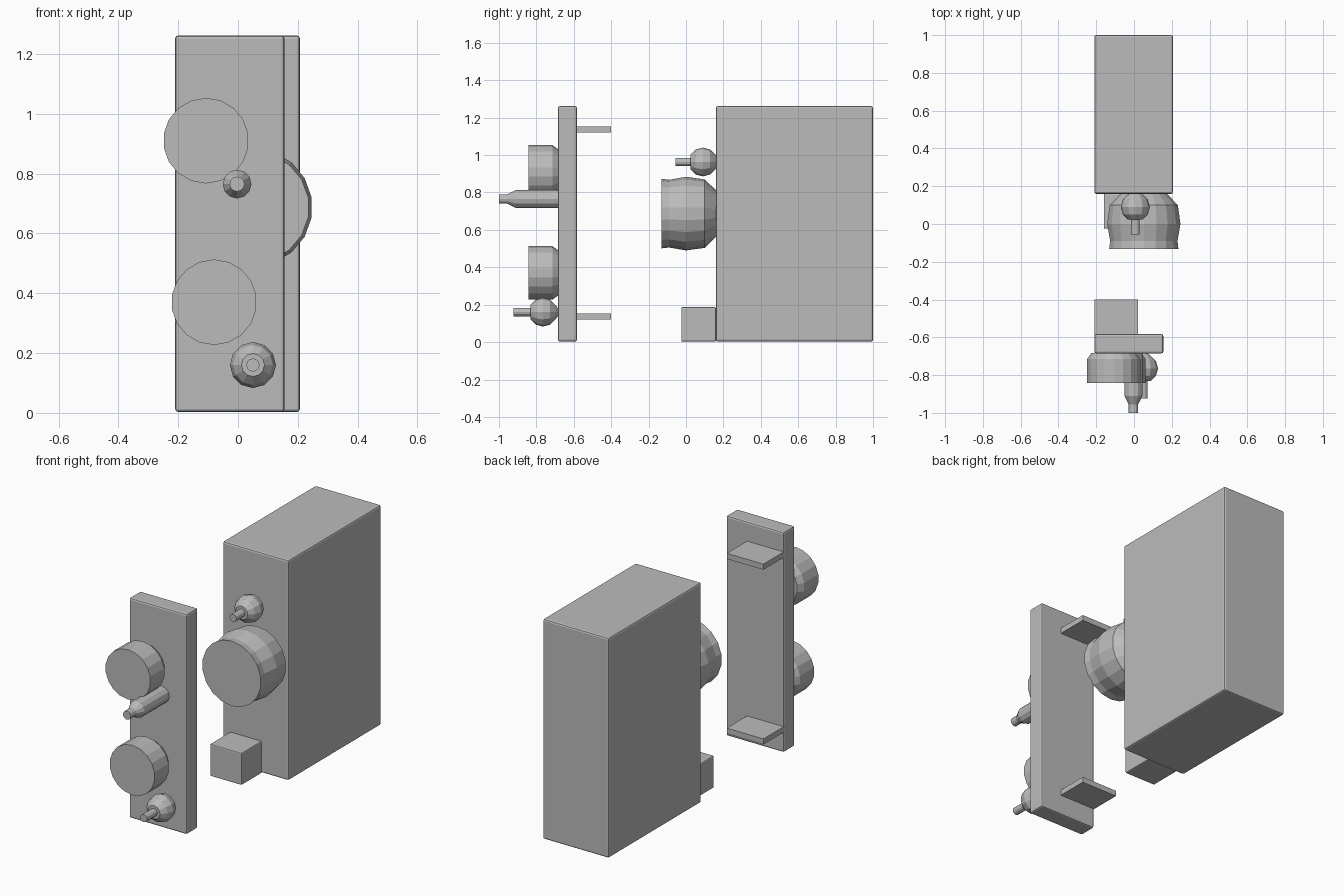
import bpy, bmesh, math
from mathutils import Vector

if "Cube" in bpy.data.objects:
    bpy.data.objects.remove(bpy.data.objects["Cube"])

grey = bpy.data.materials.new("plain grey")
grey.diffuse_color = (0.5, 0.5, 0.5, 1)
grey.use_nodes = True
grey.node_tree.nodes["Principled BSDF"].inputs["Base Color"].default_value = grey.diffuse_color


def finish(bm, name):
    bmesh.ops.recalc_face_normals(bm, faces=bm.faces[:])
    mesh = bpy.data.meshes.new(name)
    bm.to_mesh(mesh)
    bm.free()
    mesh.materials.append(grey)
    obj = bpy.data.objects.new(name, mesh)
    bpy.context.collection.objects.link(obj)
    return obj


def box(name, lo, hi, bevel=0.0):
    """Box between two corners, with optional rounded edges."""
    bm = bmesh.new()
    bmesh.ops.create_cube(bm, size=1)
    for v in bm.verts:
        v.co = Vector([(a + b) / 2 + c * (b - a) for a, b, c in zip(lo, hi, v.co)])
    obj = finish(bm, name)
    if bevel:
        mod = obj.modifiers.new("rounded edges", "BEVEL")
        mod.width, mod.segments = bevel, 2
    return obj


def turned(name, x, z, profile, sides):
    """Capped solid turned around a front-to-back axis; profile is (y, radius)."""
    bm = bmesh.new()
    rings = []
    for y, r in profile:
        angles = [2 * math.pi * i / sides for i in range(sides)]
        rings.append([bm.verts.new((x + r * math.sin(a), y, z + r * math.cos(a)))
                      for a in angles])
    for a, b in zip(rings, rings[1:]):
        for i in range(sides):
            j = (i + 1) % sides
            bm.faces.new((a[i], a[j], b[j], b[i]))
    bm.faces.new(rings[0])
    bm.faces.new(rings[-1])
    return finish(bm, name)


def ball_profile(front, centre, back, r, neck):
    """Thin stem in front of a ball that meets the wall at its back."""
    ball = [(centre - r * math.cos(math.radians(t)), r * math.sin(math.radians(t)))
            for t in (30, 60, 90, 120, 150)]
    return [(front, neck), (ball[0][0], neck)] + ball + [(back, r * 0.25)]


# Main body and its foot block
box("main_body", (-0.21, 0.16, 0.003), (0.207, 1.0, 1.262), 0.01)
box("foot_block", (-0.16, -0.025, 0.003), (0.04, 0.16, 0.187), 0.006)

# Detached front panel with two rear tabs
box("front_panel", (-0.21, -0.685, 0.003), (0.155, -0.583, 1.262), 0.01)
for name, z in (("lower_tab", 0.12), ("upper_tab", 1.12)):
    box(name, (-0.21, -0.59, z), (0.022, -0.4, z + 0.032))

# Round knobs on the panel
for name, x, z in (("upper_knob", -0.107, 0.91), ("lower_knob", -0.08, 0.37)):
    turned(name, x, z, [(-0.842, 0.143), (-0.715, 0.143), (-0.682, 0.12)], 18)

# Straight nozzle and ball-ended stems
turned("nozzle", -0.003, 0.765,
       [(-1.0, 0.025), (-0.955, 0.025), (-0.91, 0.048), (-0.68, 0.048)], 12)
turned("panel_ball_stem", 0.05, 0.16,
       ball_profile(-0.923, -0.765, -0.683, 0.077, 0.022), 12)
turned("body_ball_stem", 0.007, 0.963,
       ball_profile(-0.055, 0.09, 0.168, 0.077, 0.022), 12)

# Large bulging dial on the body
turned("large_dial", 0.052, 0.687,
       [(-0.132, 0.186), (-0.09, 0.181), (0.0, 0.197), (0.1, 0.183), (0.165, 0.12)], 18)
